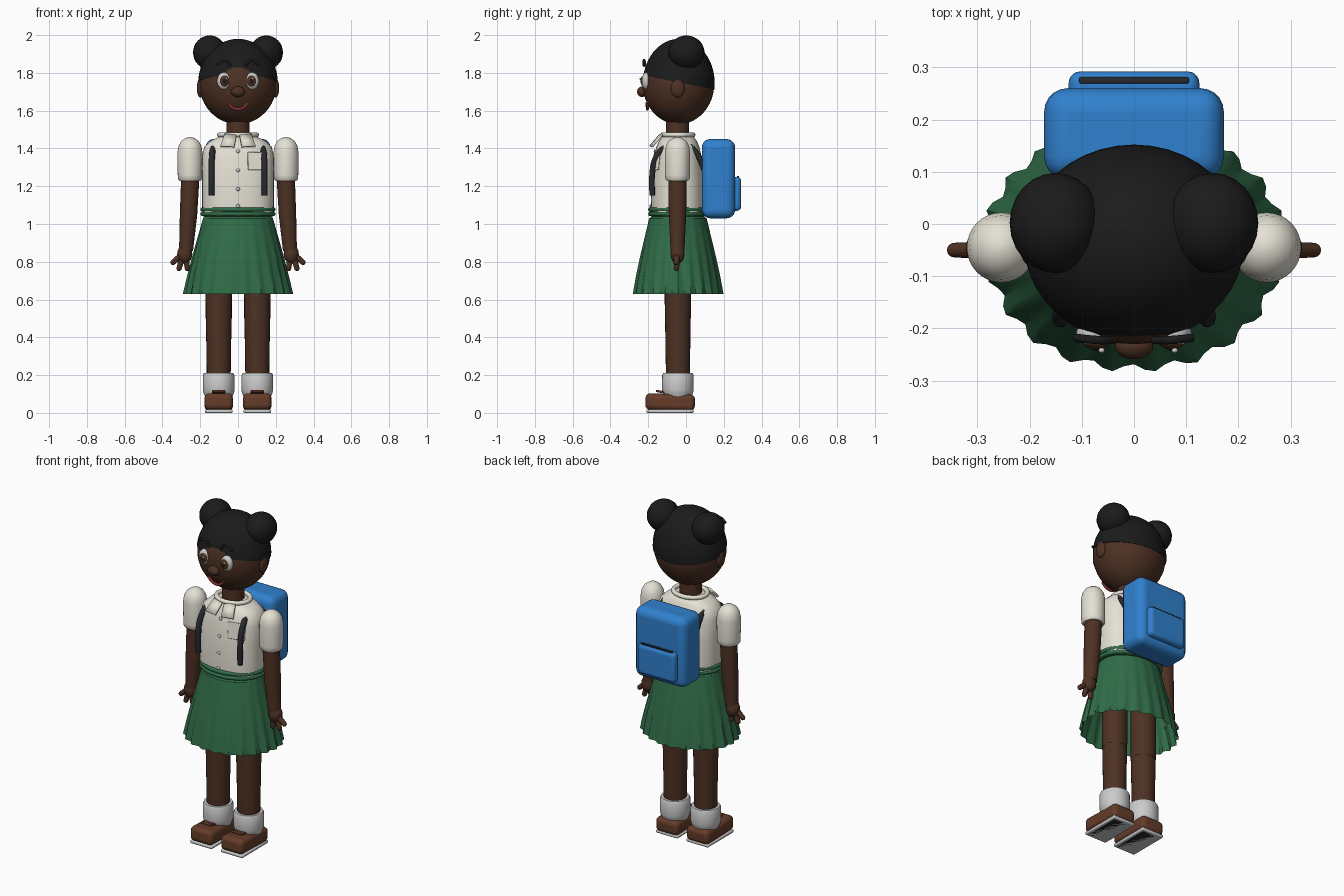
import bpy, bmesh, math
from mathutils import Vector, Matrix

if "Cube" in bpy.data.objects:
    bpy.data.objects.remove(bpy.data.objects["Cube"])

CY = -0.043  # depth centre of the body


def material(name, r, g, b):
    m = bpy.data.materials.new(name)
    m.diffuse_color = (r, g, b, 1)
    m.use_nodes = True
    m.node_tree.nodes["Principled BSDF"].inputs["Base Color"].default_value = m.diffuse_color
    return m


skin = material("skin", .075, .031, .017)
black = material("hair_black", .011, .011, .011)
cream = material("cream", .78, .75, .66)
green = material("green", .03, .15, .065)
blue = material("blue", .03, .22, .62)
brown = material("shoe_brown", .13, .045, .022)
white = material("white", .75, .75, .75)
dark = material("charcoal", .02, .022, .027)
iris_mat = material("iris_brown", .09, .035, .015)
lip = material("lip_red", .22, .03, .03)


def finish(name, bm, mat, mods=()):
    bmesh.ops.recalc_face_normals(bm, faces=bm.faces)
    me = bpy.data.meshes.new(name)
    bm.to_mesh(me)
    bm.free()
    ob = bpy.data.objects.new(name, me)
    bpy.context.collection.objects.link(ob)
    me.materials.append(mat)
    for kind, props in mods:
        m = ob.modifiers.new(kind.title(), kind)
        for k, v in props.items():
            setattr(m, k, v)
    bpy.ops.object.select_all(action='DESELECT')
    ob.select_set(True)
    bpy.context.view_layer.objects.active = ob
    bpy.ops.object.shade_smooth_by_angle(angle=math.radians(40))
    return ob


def ball(name, loc, r, mat, u=24, v=16, tilt=0):
    bm = bmesh.new()
    bmesh.ops.create_uvsphere(bm, u_segments=u, v_segments=v, radius=1)
    bm.transform(Matrix.Translation(loc) @ Matrix.Rotation(tilt, 4, 'Y') @ Matrix.Diagonal((*r, 1)))
    return finish(name, bm, mat)


def box(name, loc, size, mat, bevel, seg=5, rx=0, rz=0):
    bm = bmesh.new()
    bmesh.ops.create_cube(bm, size=1)
    bm.transform(Matrix.Translation(loc) @ Matrix.Rotation(rz, 4, 'Z')
                 @ Matrix.Rotation(rx, 4, 'X') @ Matrix.Diagonal((*size, 1)))
    return finish(name, bm, mat, [('BEVEL', dict(width=bevel, segments=seg))])


def loft(name, rings, mat, cx=0, cy=CY, n=32, power=2, caps=True, wave=None):
    """Stack of elliptical rings (z, rx, ry); wave adds pleats growing down the stack."""
    bm = bmesh.new()
    loops = []
    for i, (z, rx, ry) in enumerate(rings):
        loop = []
        for k in range(n):
            a = 2 * math.pi * k / n
            c, s = math.cos(a), math.sin(a)
            f = 1 + (wave(a, i / (len(rings) - 1)) if wave else 0)
            x = math.copysign(abs(c) ** (2 / power), c) * rx * f
            y = math.copysign(abs(s) ** (2 / power), s) * ry * f
            loop.append(bm.verts.new((cx + x, cy + y, z)))
        loops.append(loop)
    for a, b in zip(loops, loops[1:]):
        for k in range(n):
            bm.faces.new((a[k], a[(k + 1) % n], b[(k + 1) % n], b[k]))
    if caps:
        bm.faces.new(loops[0])
        bm.faces.new(loops[-1])
    return finish(name, bm, mat)


def limb(name, p0, p1, r0, r1, mat):
    p0, p1 = Vector(p0), Vector(p1)
    d = p1 - p0
    bm = bmesh.new()
    bmesh.ops.create_cone(bm, cap_ends=True, segments=24, radius1=r0, radius2=r1, depth=d.length)
    bm.transform(Matrix.Translation((p0 + p1) / 2) @ d.to_track_quat('Z', 'Y').to_matrix().to_4x4())
    return finish(name, bm, mat)


def tube(name, pts, r, mat, cyclic=False):
    cu = bpy.data.curves.new(name, 'CURVE')
    cu.dimensions = '3D'
    cu.bevel_depth, cu.bevel_resolution, cu.resolution_u = r, 3, 8
    cu.use_fill_caps = True
    sp = cu.splines.new('BEZIER')
    sp.bezier_points.add(len(pts) - 1)
    for b, p in zip(sp.bezier_points, pts):
        b.co = p
        b.handle_left_type = b.handle_right_type = 'AUTO'
    sp.use_cyclic_u = cyclic
    tmp = bpy.data.objects.new(name + "_path", cu)
    bm = bmesh.new()
    bm.from_mesh(tmp.to_mesh())
    tmp.to_mesh_clear()
    bpy.data.objects.remove(tmp)
    return finish(name, bm, mat)


def hoop(name, z, rx, ry, r, mat):
    pts = [(rx * math.cos(a), CY + ry * math.sin(a), z) for a in [i * math.pi / 6 for i in range(12)]]
    return tube(name, pts, r, mat, True)


# head, hair cap (cut along a tilted hairline) and face
ball("head", (0, -.04, 1.745), (.205, .19, .217), skin, 40, 24)
bm = bmesh.new()
bmesh.ops.create_uvsphere(bm, u_segments=40, v_segments=24, radius=1)
bm.transform(Matrix.Translation((0, -.038, 1.745)) @ Matrix.Diagonal((.211, .19, .235, 1)))
cut = bmesh.ops.bisect_plane(bm, geom=bm.verts[:] + bm.edges[:] + bm.faces[:],
                             plane_co=(0, -.038, 1.75), plane_no=(0, .2, 1), clear_inner=True)
bmesh.ops.holes_fill(bm, edges=[e for e in bm.edges if e.is_boundary])
finish("hair_cap", bm, black)
ball("nose", (0, -.233, 1.70), (.037, .026, .028), skin)
tube("mouth", [(-.053, -.206, 1.642), (-.03, -.205, 1.617), (0, -.205, 1.608),
               (.03, -.205, 1.617), (.053, -.206, 1.642)], .008, lip)

# neck, blouse and collar
limb("neck", (0, -.045, 1.44), (0, -.045, 1.57), .062, .062, skin)
loft("blouse", [(1.05, .188, .14), (1.1, .19, .143), (1.25, .19, .138), (1.36, .19, .125),
                (1.41, .178, .113), (1.44, .145, .1), (1.46, .105, .085), (1.47, .07, .06)],
     cream, n=48, power=2.4)
hoop("collar_band", 1.472, .098, .08, .013, cream)
for i, (z, y) in enumerate([(1.385, -.165), (1.285, -.178), (1.185, -.184), (1.095, -.187)]):
    ball("button", (0, y, z), (.01, .006, .01), white, 12, 8)
box("chest_pocket", (.1, -.157, 1.333), (.1, .02, .095), cream, .004, 2, -.1, .16)

# waistband and pleated skirt
loft("waistband", [(1.04, .185, .14), (1.045, .19, .147), (1.08, .19, .147), (1.085, .18, .14)], green, n=48)
for z in (1.053, 1.077):
    hoop("waistband_roll", z, .187, .146, .012, green)
loft("skirt", [(1.03, .185, .152), (.93, .212, .176), (.83, .238, .199), (.73, .262, .219), (.63, .283, .235)],
     green, n=88, caps=False,
     wave=lambda a, t: .035 * t * math.cos(22 * a + .4) + .008 * t * math.sin(5 * a))
loft("skirt_top", [(1.045, .17, .13), (1.03, .185, .152)], green, n=48)

# backpack with front pocket and zip
box("backpack", (0, .172, 1.24), (.344, .176, .42), blue, .045)
box("backpack_pocket", (0, .262, 1.16), (.25, .06, .18), blue, .022)
box("pocket_zip", (0, .275, 1.248), (.21, .012, .012), dark, .003, 2)

for s, side in ((-1, "left"), (1, "right")):
    # hair bun, ear, eye and brow
    ball(side + "_bun", (s * .15, .002, 1.908), (.088, .096, .09), black)
    ball(side + "_ear", (s * .2, -.043, 1.72), (.018, .036, .05), skin)
    ball(side + "_eye", (s * .074, -.21, 1.757), (.037, .025, .046), white)
    ball(side + "_iris", (s * .072, -.226, 1.757), (.025, .014, .03), iris_mat)
    ball(side + "_pupil", (s * .072, -.233, 1.757), (.014, .009, .017), black)
    ball(side + "_eye_glint", (s * .07 + .008, -.242, 1.769), (.006, .005, .006), white, 12, 8)
    tube(side + "_eyebrow", [(s * .038, -.222, 1.838), (s * .07, -.222, 1.866), (s * .112, -.218, 1.845)],
         .008, black)
    # collar flap
    bm = bmesh.new()
    bm.faces.new([bm.verts.new((s * x, y, z)) for x, y, z in
                  [(.07, -.125, 1.475), (.008, -.14, 1.468), (.02, -.19, 1.41), (.092, -.178, 1.412)]])
    finish(side + "_collar_flap", bm, cream, [('SOLIDIFY', dict(thickness=.012, offset=0))])
    # sleeve, arm and hand
    loft(side + "_sleeve", [(1.228, .056, .056), (1.238, .064, .064), (1.26, .065, .066), (1.38, .066, .067),
                            (1.415, .06, .061), (1.44, .045, .046), (1.455, .024, .025), (1.46, .005, .005)],
         cream, cx=s * .254, cy=-.045)
    limb(side + "_upper_arm", (s * .25, -.045, 1.3), (s * .262, -.045, 1.05), .049, .046, skin)
    ball(side + "_elbow", (s * .262, -.045, 1.05), (.046, .046, .046), skin)
    limb(side + "_forearm", (s * .262, -.045, 1.05), (s * .275, -.045, .86), .046, .037, skin)
    ball(side + "_palm", (s * .282, -.045, .84), (.04, .037, .05), skin)
    for p, q in (((.275, .82), (.268, .765)), ((.296, .82), (.312, .765)), ((.3, .835), (.344, .797))):
        a, b = (Vector((s * v[0], -.05, v[1])) for v in (p, q))
        limb(side + "_finger", a, b, .016, .014, skin)
        ball(side + "_fingertip", b, (.014, .014, .014), skin, 16, 8)
    # shoulder strap
    tube(side + "_strap", [(s * .14, -.178, 1.15), (s * .14, -.18, 1.25), (s * .138, -.155, 1.36),
                           (s * .13, -.1, 1.41), (s * .13, 0, 1.42), (s * .13, .065, 1.36), (s * .13, .1, 1.28)],
         .016, dark)
    # leg, sock and shoe
    x = s * .102
    limb(side + "_thigh", (x, CY, .5), (x, CY, .8), .069, .071, skin)
    limb(side + "_shin", (x, CY, .12), (x, CY, .5), .062, .068, skin)
    loft(side + "_sock", [(.08, .07, .07), (.105, .08, .08), (.12, .084, .084), (.2, .083, .083),
                          (.21, .078, .078), (.21, .06, .06)], white, cx=x)
    box(side + "_shoe", (x, -.084, .057), (.15, .262, .086), brown, .025, 4, -.03)
    box(side + "_sole", (x, -.084, .009), (.146, .25, .018), white, .006, 2)
    box(side + "_sole_tread", (x, -.084, .003), (.12, .22, .006), dark, .001, 1)
    box(side + "_shoe_strap", (x, -.135, .112), (.07, .05, .012), brown, .004, 2, -.2)
